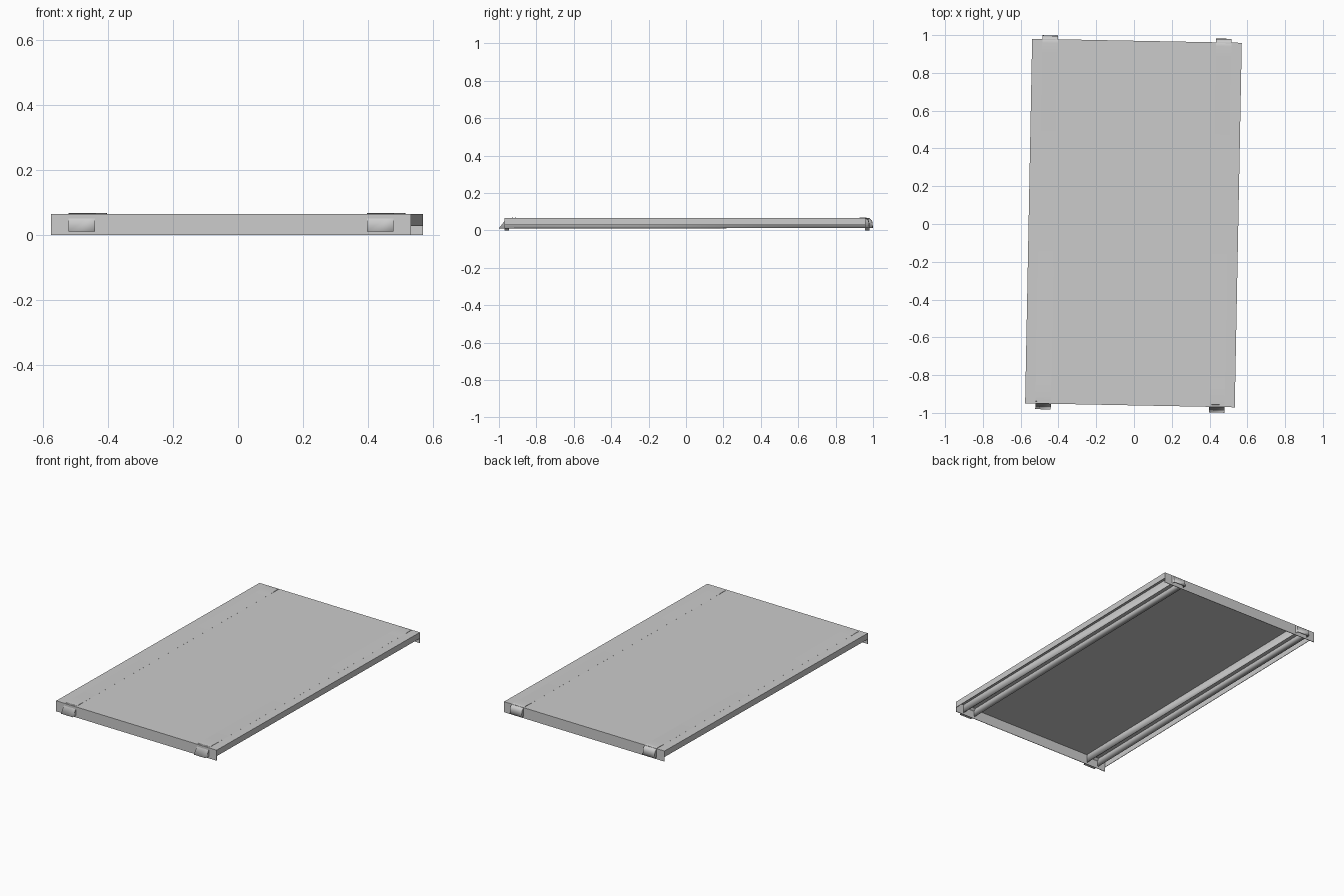
import bpy, bmesh, math
from mathutils import Matrix

if "Cube" in bpy.data.objects:
    bpy.data.objects.remove(bpy.data.objects["Cube"])

grey = bpy.data.materials.new("plain grey")
grey.use_nodes = True
grey.diffuse_color = (0.6, 0.6, 0.6, 1)
grey.node_tree.nodes["Principled BSDF"].inputs["Base Color"].default_value = (0.6, 0.6, 0.6, 1)

# The whole panel is turned slightly about the vertical
TURN = Matrix.Translation((-0.003, 0, 0)) @ Matrix.Rotation(math.radians(-1.1), 4, 'Z')
HALF_W, FRONT, BACK, TOP = 0.555, -0.96, 0.97, 0.065


def make_shell(name, polygons, smooth=False):
    """Joins polygons into a thin sheet-metal shell."""
    bm = bmesh.new()
    for points in polygons:
        bm.faces.new([bm.verts.new(p) for p in points])
    bmesh.ops.remove_doubles(bm, verts=bm.verts, dist=0.0001)
    bmesh.ops.recalc_face_normals(bm, faces=bm.faces)
    if max(bm.faces, key=lambda f: f.calc_center_median().z).normal.z < 0:
        bmesh.ops.reverse_faces(bm, faces=bm.faces)
    mesh = bpy.data.meshes.new(name)
    bm.to_mesh(mesh)
    bm.free()
    mesh.materials.append(grey)
    ob = bpy.data.objects.new(name, mesh)
    bpy.context.collection.objects.link(ob)
    ob.matrix_world = TURN
    solid = ob.modifiers.new("Thickness", 'SOLIDIFY')
    solid.thickness = 0.003
    solid.offset = -1
    if smooth:
        bpy.ops.object.select_all(action='DESELECT')
        ob.select_set(True)
        bpy.context.view_layer.objects.active = ob
        bpy.ops.object.shade_smooth_by_angle(angle=math.radians(35))
    return ob


# Top sheet with shallow side lips and full-depth end lips
def lip(a, b, bottom):
    return [(*a, TOP), (*b, TOP), (*b, bottom), (*a, bottom)]


corners = [(-HALF_W, FRONT), (HALF_W, FRONT), (HALF_W, BACK), (-HALF_W, BACK)]
panel = [[(*c, TOP) for c in corners]]
for i, bottom in enumerate((0.0, 0.028, 0.0, 0.028)):
    panel.append(lip(corners[i], corners[(i + 1) % 4], bottom))
make_shell("panel_sheet", panel)

# Rail outline along its length: sloped front end, rounded back end
LOW = 0.012
outline = [(-0.99, LOW), (-0.948, 0.066), (-0.92, 0.0675), (-0.86, 0.0652), (0.89, 0.0652), (0.95, 0.068)]
for step in range(1, 6):
    a = math.radians(18 * step)
    outline.append((0.95 + 0.038 * math.sin(a), 0.04 + 0.028 * math.cos(a)))
outline.append((0.99, LOW))

# Two open-bottomed rails
for name, cx in (("left_rail", 0.46), ("right_rail", -0.46)):
    x0, x1 = cx - 0.041, cx + 0.041
    rail = [[(x, y, z) for y, z in outline] for x in (x0, x1)]
    for (ya, za), (yb, zb) in zip(outline, outline[1:]):
        rail.append([(x0, ya, za), (x1, ya, za), (x1, yb, zb), (x0, yb, zb)])
    make_shell(name, rail, smooth=True)
